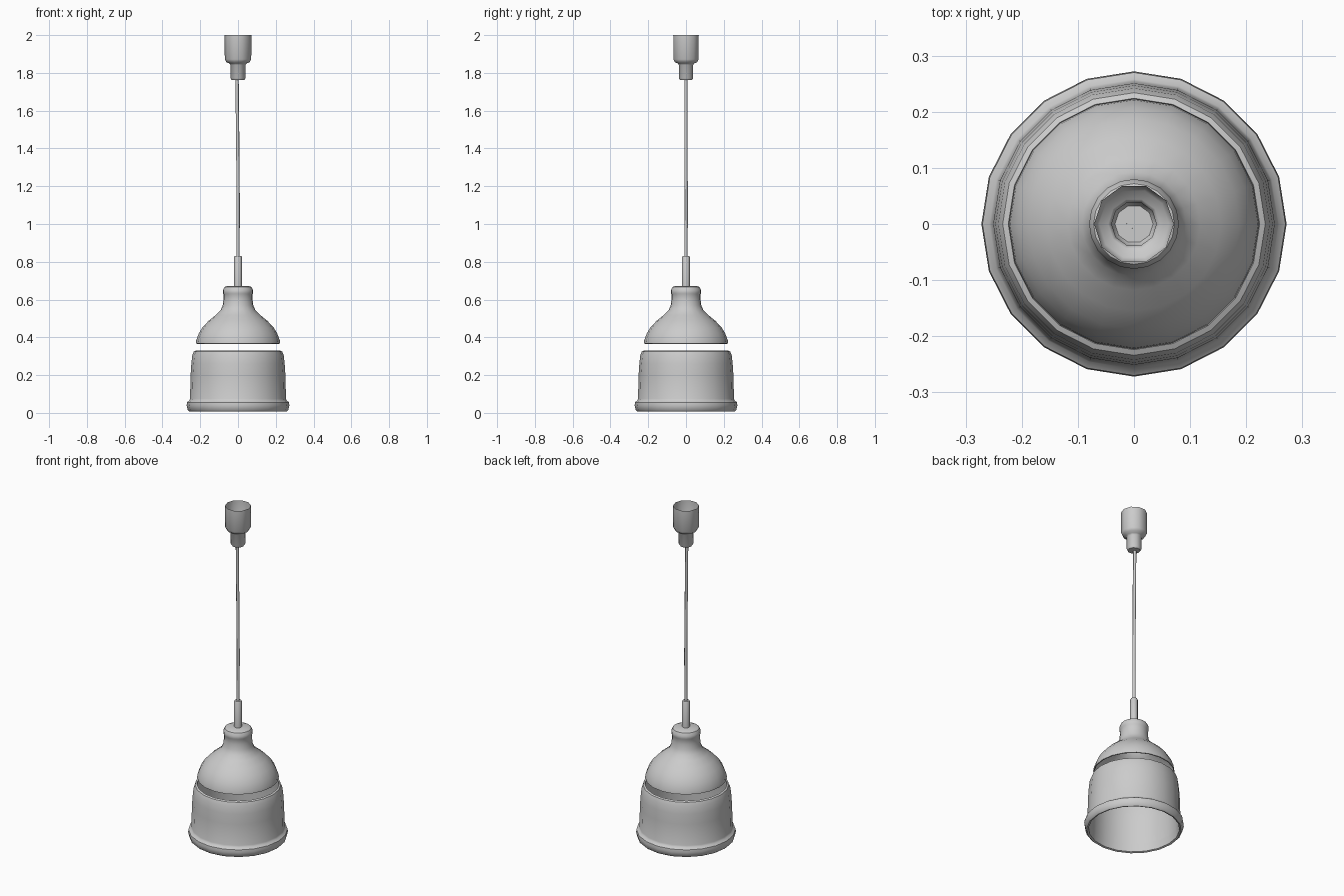
import bpy, bmesh, math

if "Cube" in bpy.data.objects:
    bpy.data.objects.remove(bpy.data.objects["Cube"])


def lathe(name, profile, sides, angle=40):
    """Revolve (radius, height) points around the z axis."""
    bm = bmesh.new()
    rings = []
    for r, z in profile:
        if r == 0:
            rings.append([bm.verts.new((0, 0, z))] * sides)
        else:
            rings.append([bm.verts.new((r * math.cos(2 * math.pi * i / sides),
                                        r * math.sin(2 * math.pi * i / sides), z))
                          for i in range(sides)])
    for a, b in zip(rings, rings[1:]):
        for i in range(sides):
            j = (i + 1) % sides
            bm.faces.new(list(dict.fromkeys((a[i], a[j], b[j], b[i]))))
    me = bpy.data.meshes.new(name)
    bm.to_mesh(me)
    bm.free()
    ob = bpy.data.objects.new(name, me)
    bpy.context.collection.objects.link(ob)
    bpy.ops.object.select_all(action='DESELECT')
    ob.select_set(True)
    bpy.context.view_layer.objects.active = ob
    bpy.ops.object.shade_smooth_by_angle(angle=math.radians(angle))
    return ob


# Lower shade: open shell with flared bottom rim and thin inner wall
lathe("lower_shade", [
    (0.244, 0.06), (0.24, 0.20), (0.236, 0.27), (0.222, 0.322), (0.224, 0.33),
    (0.234, 0.325), (0.242, 0.305), (0.247, 0.26), (0.251, 0.20), (0.254, 0.075),
    (0.258, 0.065), (0.27, 0.056), (0.272, 0.04), (0.266, 0.015), (0.258, 0.008),
    (0.248, 0.012), (0.244, 0.06)][::-1], 20)

# Upper dome with neck and cap, open below
lathe("upper_dome", [
    (0.218, 0.366), (0.223, 0.367), (0.221, 0.385), (0.208, 0.42), (0.188, 0.453),
    (0.155, 0.488), (0.118, 0.518), (0.093, 0.542), (0.081, 0.568), (0.077, 0.60),
    (0.077, 0.628), (0.08, 0.634), (0.08, 0.65), (0.072, 0.666), (0.055, 0.673),
    (0, 0.673)], 20)

# Cord grip above the neck
lathe("cord_grip", [(0.021, 0.665), (0.021, 0.825), (0.018, 0.83), (0, 0.83)], 10)

# Ceiling canopy, hollow at the top
lathe("ceiling_canopy", [
    (0, 1.763), (0.034, 1.763), (0.04, 1.772), (0.04, 1.842), (0.046, 1.85),
    (0.062, 1.857), (0.07, 1.872), (0.071, 2.0)], 10)

# Slightly bent cord
curve = bpy.data.curves.new("cord", 'CURVE')
curve.dimensions = '3D'
curve.bevel_depth = 0.009
curve.bevel_resolution = 1
path = curve.splines.new('POLY')
pts = [(0, 0, 0.82), (0.001, 0.001, 1.1), (-0.001, 0, 1.4), (-0.004, 0, 1.65), (-0.005, 0, 1.775)]
path.points.add(len(pts) - 1)
for p, co in zip(path.points, pts):
    p.co = (*co, 1)
path.use_smooth = True
bpy.context.collection.objects.link(bpy.data.objects.new("cord", curve))
